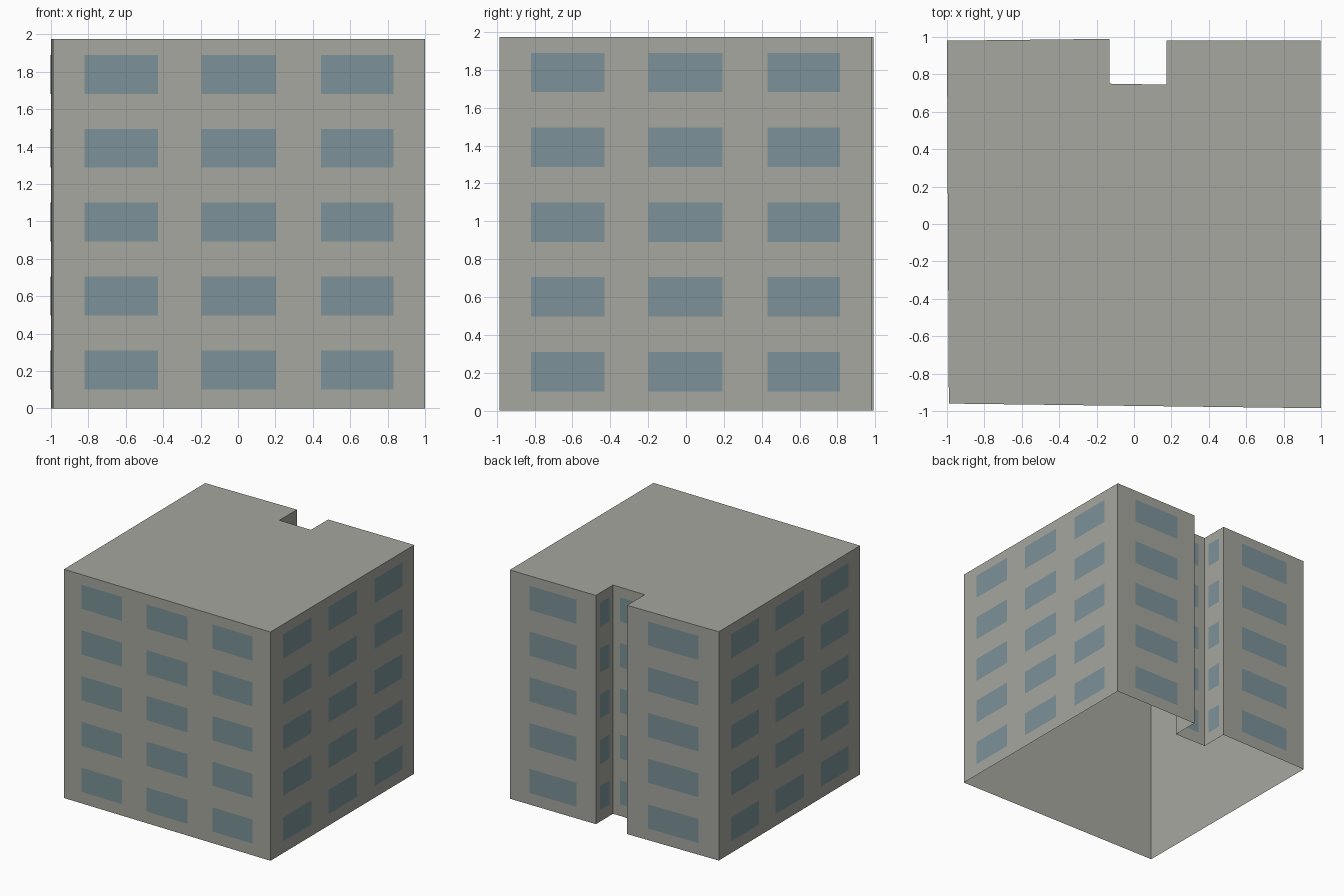
import bpy, bmesh
from mathutils import Vector

cube = bpy.data.objects.get("Cube")
if cube:
    bpy.data.objects.remove(cube, do_unlink=True)

HEIGHT = 1.975
# Footprint corners, counter-clockwise, with a light well notched into the back
FOOTPRINT = [(-0.99, -0.96), (1.0, -0.985), (0.997, 0.98), (0.175, 0.98),
             (0.175, 0.745), (-0.13, 0.75), (-0.13, 0.99), (-1.0, 0.98)]
LONG_WALL = [(0.085, 0.282), (0.4, 0.6), (0.72, 0.915)]   # three windows
SHORT_WALL = [(0.23, 0.78)]                               # one window
FLOORS = 5
SILL, STOREY, WINDOW_HEIGHT = 0.102, 0.395, 0.208
OFFSET = 0.003


def make_material(name, color):
    mat = bpy.data.materials.new(name)
    mat.use_nodes = True
    mat.diffuse_color = color
    mat.node_tree.nodes["Principled BSDF"].inputs["Base Color"].default_value = color
    return mat


def make_object(name, bm, mat):
    mesh = bpy.data.meshes.new(name)
    bm.to_mesh(mesh)
    bm.free()
    mesh.materials.append(mat)
    obj = bpy.data.objects.new(name, mesh)
    bpy.context.collection.objects.link(obj)
    return obj


def wall_quad(bm, start, end, low, high):
    """Upright rectangle between two plan points, facing outward."""
    corners = [(start, low), (end, low), (end, high), (start, high)]
    bm.faces.new([bm.verts.new((p.x, p.y, z)) for p, z in corners])


concrete = make_material("concrete grey", (0.38, 0.385, 0.345, 1))
glass = make_material("window blue", (0.2, 0.29, 0.315, 1))

plan = [Vector(p) for p in FOOTPRINT]
walls = list(zip(plan, plan[1:] + plan[:1]))

# Building shell: walls and flat roof, open underneath
bm = bmesh.new()
for a, b in walls:
    wall_quad(bm, a, b, 0, HEIGHT)
bm.faces.new([bm.verts.new((p.x, p.y, HEIGHT)) for p in plan])
bmesh.ops.remove_doubles(bm, verts=bm.verts, dist=0.0001)
make_object("building_shell", bm, concrete)

# Window panes: five rows on every wall
bm = bmesh.new()
for a, b in walls:
    along = b - a
    outward = Vector((along.y, -along.x)).normalized() * OFFSET
    for left, right in (LONG_WALL if along.length > 1.5 else SHORT_WALL):
        for floor in range(FLOORS):
            low = SILL + floor * STOREY
            wall_quad(bm, a + along * left + outward, a + along * right + outward,
                      low, low + WINDOW_HEIGHT)
make_object("windows", bm, glass)
